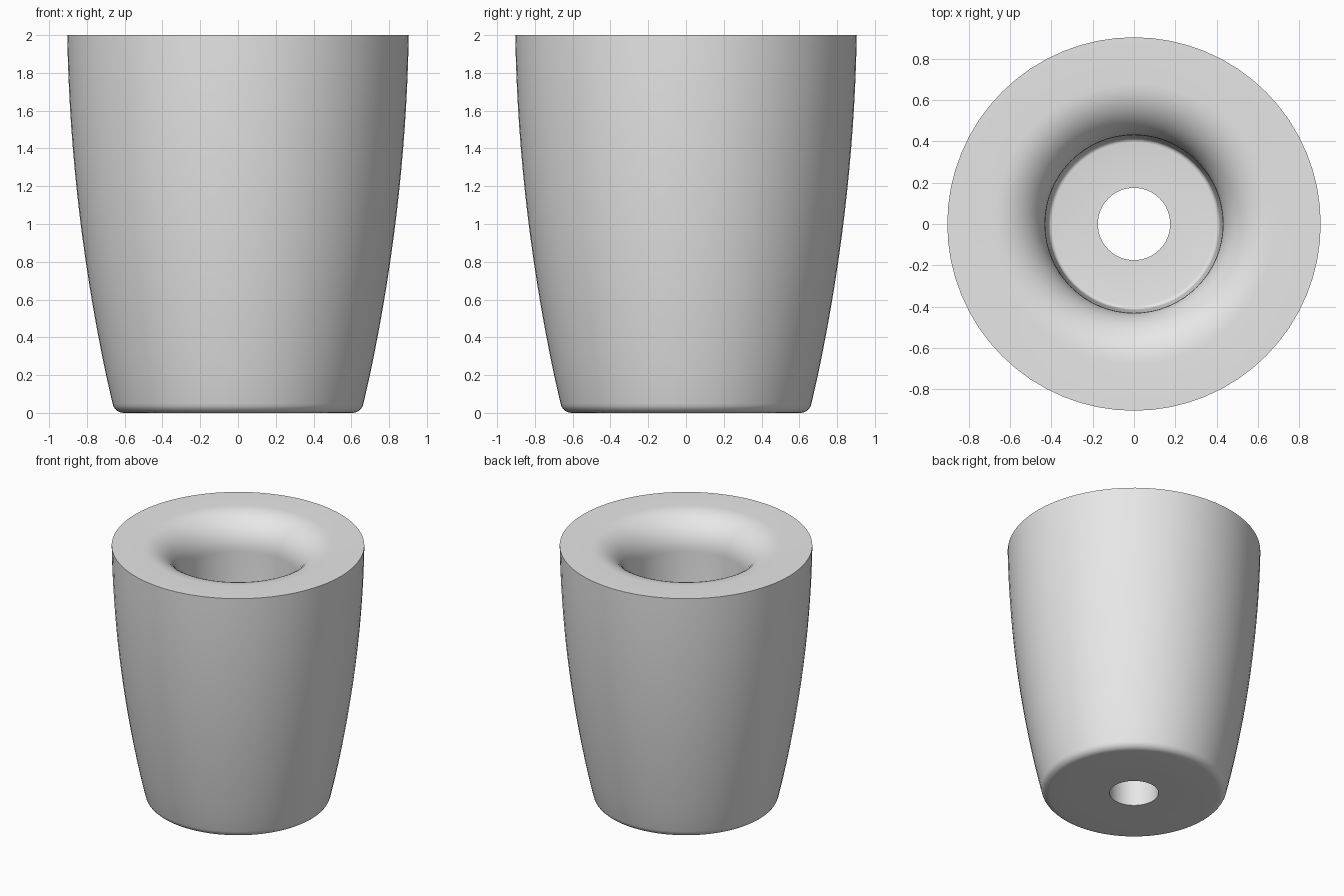
import bpy, bmesh, math

if "Cube" in bpy.data.objects:
    bpy.data.objects.remove(bpy.data.objects["Cube"])

SEGMENTS = 64

grey = bpy.data.materials.new("light_grey")
grey.diffuse_color = (0.8, 0.8, 0.8, 1)
grey.use_nodes = True
grey.node_tree.nodes["Principled BSDF"].inputs["Base Color"].default_value = grey.diffuse_color


def arc(cx, cz, radius, start, end, steps):
    """Points (r, z) along an arc, angles in degrees."""
    angles = [math.radians(start + (end - start) * i / steps) for i in range(steps + 1)]
    return [(cx + radius * math.cos(a), cz + radius * math.sin(a)) for a in angles]


def lathe(name, profile):
    """Spin a closed (r, z) profile around the z axis."""
    bm = bmesh.new()
    rings = []
    for i in range(SEGMENTS):
        a = 2 * math.pi * i / SEGMENTS
        rings.append([bm.verts.new((r * math.cos(a), r * math.sin(a), z)) for r, z in profile])
    n = len(profile)
    for i in range(SEGMENTS):
        here, there = rings[i], rings[(i + 1) % SEGMENTS]
        for j in range(n):
            k = (j + 1) % n
            bm.faces.new((here[j], there[j], there[k], here[k]))
    bmesh.ops.recalc_face_normals(bm, faces=bm.faces[:])
    mesh = bpy.data.meshes.new(name)
    bm.to_mesh(mesh)
    bm.free()
    obj = bpy.data.objects.new(name, mesh)
    bpy.context.collection.objects.link(obj)
    mesh.materials.append(grey)
    bpy.context.view_layer.objects.active = obj
    obj.select_set(True)
    bpy.ops.object.shade_smooth_by_angle(angle=math.radians(35))
    obj.select_set(False)
    return obj


# Underside: drain hole edge, inner ring, then the rounded foot
profile = [(0.175, 0), (0.36, 0)]
profile += arc(0.605, 0.06, 0.06, -90, -10, 6)

# Gently bulging outer wall
for i in range(1, 17):
    d = 1.92 * (1 - i / 16)
    profile.append((0.904 - 0.017 * d - 0.054 * d * d, 2 - d))

# Flat rim rolling over into the cavity
profile += arc(0.68, 1.75, 0.25, 90, 180, 12)

# Cavity wall, small floor fillet, floor and drain hole
profile += arc(0.395, 0.27, 0.02, 0, -90, 4)
profile.append((0.175, 0.25))

lathe("pot_body", profile)
